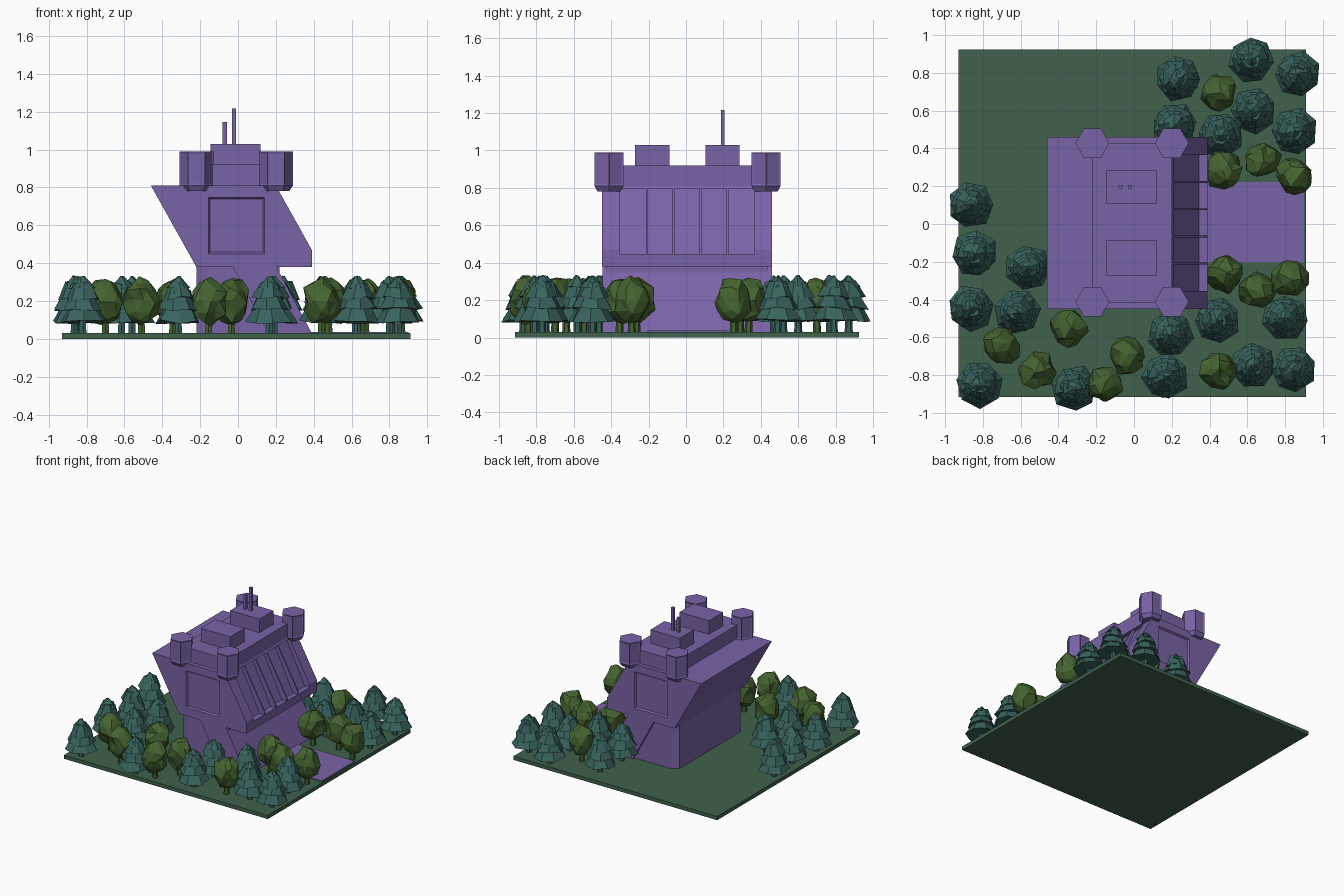
import bpy, bmesh, math, random
from mathutils import Matrix, Vector

if "Cube" in bpy.data.objects:
    bpy.data.objects.remove(bpy.data.objects["Cube"])

random.seed(4)
CY = 0.006  # building centre line in y


def material(name, rgb):
    m = bpy.data.materials.new(name)
    m.diffuse_color = (*rgb, 1)
    m.use_nodes = True
    m.node_tree.nodes["Principled BSDF"].inputs["Base Color"].default_value = m.diffuse_color
    return m


PURPLE = material("purple", (0.19, 0.125, 0.38))
GROUND = material("ground_green", (0.05, 0.12, 0.07))
TEAL = material("conifer_green", (0.04, 0.125, 0.11))
LEAF = material("leaf_green", (0.06, 0.125, 0.03))


def finish(name, bm, mat):
    bmesh.ops.recalc_face_normals(bm, faces=bm.faces)
    me = bpy.data.meshes.new(name)
    bm.to_mesh(me)
    bm.free()
    me.materials.append(mat)
    ob = bpy.data.objects.new(name, me)
    bpy.context.collection.objects.link(ob)
    return ob


def prism(name, pts, a, b, axis='Y', mat=PURPLE):
    """Extrude an xz profile along y, or an xy outline along z."""
    bm = bmesh.new()
    place = (lambda p: (p[0], a, p[1])) if axis == 'Y' else (lambda p: (p[0], p[1], a))
    f = bm.faces.new([bm.verts.new(place(p)) for p in pts])
    r = bmesh.ops.extrude_face_region(bm, geom=[f])
    d = (0, b - a, 0) if axis == 'Y' else (0, 0, b - a)
    bmesh.ops.translate(bm, vec=d, verts=[v for v in r['geom'] if isinstance(v, bmesh.types.BMVert)])
    return finish(name, bm, mat)


def box(name, x0, x1, y0, y1, z0, z1, mat=PURPLE):
    return prism(name, [(x0, y0), (x1, y0), (x1, y1), (x0, y1)], z0, z1, 'Z', mat)


def cut(target, cutter):
    cutter.hide_render = True
    cutter.hide_viewport = True
    m = target.modifiers.new("cut", 'BOOLEAN')
    m.operation, m.object, m.solver = 'DIFFERENCE', cutter, 'EXACT'


# Ground and path
box("ground", -0.93, 0.91, -0.915, 0.925, 0, 0.03, GROUND)
box("path", 0.3, 0.9, -0.205 , 0.222, 0.02, 0.037)

# Base: chamfered rear block and leaning front buttress
h = 0.43
prism("base_block", [(0.22, CY - h), (0.22, CY + h), (-0.16, CY + h), (-0.22, CY + h - 0.035),
                     (-0.22, CY - h + 0.035), (-0.16, CY - h)], 0.02, 0.385, 'Z')
prism("base_buttress", [(-0.03, 0.385), (0.2, 0.385), (0.39, 0.03), (0.16, 0.03)],
      CY - 0.453, CY + 0.453)

# Overhanging main body with window recess and side panels
body = prism("main_body", [(-0.22, 0.38), (0.39, 0.38), (0.39, 0.47), (0.2, 0.81), (-0.46, 0.81)],
             CY - 0.455, CY + 0.455)
cut(body, prism("window_cutter", [(0.175, 0.795), (0.345, 0.445), (0.5, 0.445), (0.5, 0.795)],
                CY - 0.36, CY + 0.36))
for s in (-1, 1):
    bm = bmesh.new()
    bmesh.ops.create_cone(bm, cap_ends=True, segments=4, radius1=0.14 * math.sqrt(2),
                          radius2=0.16 * math.sqrt(2), depth=0.03,
                          matrix=Matrix.Rotation(math.pi / 4, 4, 'Z'))
    bmesh.ops.transform(bm, matrix=Matrix.Translation((-0.008, CY + s * 0.457, 0.598))
                        @ Matrix.Rotation(-s * math.pi / 2, 4, 'X'), verts=bm.verts)
    cut(body, finish("panel_cutter", bm, PURPLE))
for i in range(4):
    y = CY - 0.216 + i * 0.144
    prism("window_fin", [(0.17, 0.8), (0.34, 0.44), (0.388, 0.44), (0.388, 0.468), (0.203, 0.8)],
          y - 0.005, y + 0.005)

# Roof deck, roof boxes and antennas
box("roof_deck", -0.222, 0.2, -0.415, 0.43, 0.8, 0.92)
box("roof_box", -0.145, 0.12, -0.272, -0.088, 0.91, 1.03)
box("roof_box", -0.145, 0.12, 0.105, 0.287, 0.91, 1.03)
for x, top in ((-0.07, 1.147), (-0.022, 1.217)):
    box("antenna", x - 0.011, x + 0.011, 0.187, 0.207, 1.02, top)

# Hexagonal corner turrets with sunken side panels and tapered feet
for x in (-0.22, 0.2):
    for y in (-0.412, 0.428):
        bm = bmesh.new()
        bmesh.ops.create_cone(bm, cap_ends=True, segments=6, radius1=0.09, radius2=0.09, depth=0.18,
                              matrix=Matrix.Translation((x, y, 0.9)) @ Matrix.Rotation(math.pi / 2, 4, 'Z')
                              @ Matrix.Rotation(math.pi / 6, 4, 'Z'))
        # point one corner of the hexagon along x
        v = bm.verts[:][0].co - Vector((x, y, 0))
        bmesh.ops.rotate(bm, cent=(x, y, 0), verts=bm.verts,
                         matrix=Matrix.Rotation(-math.atan2(v.y, v.x), 3, 'Z'))
        bm.normal_update()
        foot = [f for f in bm.faces if f.normal.z < -0.9]
        sides = [f for f in bm.faces if abs(f.normal.z) < 0.1]
        r = bmesh.ops.extrude_face_region(bm, geom=foot)
        bmesh.ops.delete(bm, geom=foot, context='FACES_ONLY')
        for v in [g for g in r['geom'] if isinstance(g, bmesh.types.BMVert)]:
            v.co = (x + (v.co.x - x) * 0.78, y + (v.co.y - y) * 0.78, 0.78)
        bmesh.ops.inset_individual(bm, faces=sides, thickness=0.014, depth=-0.004)
        finish("turret", bm, PURPLE)


def trunk(bm, x, y, top):
    bmesh.ops.create_cone(bm, cap_ends=True, segments=6, radius1=0.022, radius2=0.018, depth=top - 0.025,
                          matrix=Matrix.Translation((x, y, (top + 0.025) / 2)))


def jitter(verts, xy, z):
    for v in verts:
        v.co += Vector((random.uniform(-xy, xy), random.uniform(-xy, xy), random.uniform(-z, z)))


def conifer(x, y):
    bm = bmesh.new()
    a = random.uniform(0, 6)
    for z0, z1, r0, r1 in ((0.09, 0.19, 0.122, 0.06), (0.155, 0.255, 0.106, 0.05),
                           (0.215, 0.295, 0.086, 0.045), (0.27, 0.33, 0.062, 0.006)):
        a += 0.5
        g = bmesh.ops.create_cone(bm, cap_ends=True, cap_tris=True, segments=7, radius1=r0, radius2=r1,
                                  depth=z1 - z0, matrix=Matrix.Translation((x, y, (z0 + z1) / 2))
                                  @ Matrix.Rotation(a, 4, 'Z'))
        jitter(g['verts'], 0.008, 0.011 if z1 < 0.3 else 0.004)
    trunk(bm, x, y, 0.14)
    finish("conifer", bm, TEAL)


def broadleaf(x, y):
    bm = bmesh.new()
    m = (Matrix.Translation((x, y, 0.198)) @ Matrix.Rotation(random.uniform(0, 6), 4, 'Z')
         @ Matrix.Diagonal((0.096, 0.096, 0.122, 1)))
    g = bmesh.ops.create_icosphere(bm, subdivisions=2, radius=1, matrix=m)
    jitter(g['verts'], 0.017, 0.012)
    trunk(bm, x, y, 0.12)
    finish("broadleaf_tree", bm, LEAF)


# Forest
CONIFERS = [(.235, .77), (.62, .87), (.865, .79), (.63, .6), (.85, .49), (.46, .47), (.215, .52),
            (-.865, .1), (-.845, -.16), (-.56, -.23), (-.865, -.445), (-.615, -.465), (-.82, -.85),
            (-.315, -.87), (.19, -.58), (.44, -.51), (.8, -.5), (.165, -.81), (.63, -.75), (.845, -.77)]
BROADLEAVES = [(.45, .7), (.475, .29), (.675, .335), (.855, .255), (.48, -.265), (.825, -.29),
               (.65, -.355), (.44, -.775), (-.035, -.7), (-.155, -.845), (-.345, -.545),
               (-.51, -.78), (-.7, -.64)]
for p in CONIFERS:
    conifer(*p)
for p in BROADLEAVES:
    broadleaf(*p)
